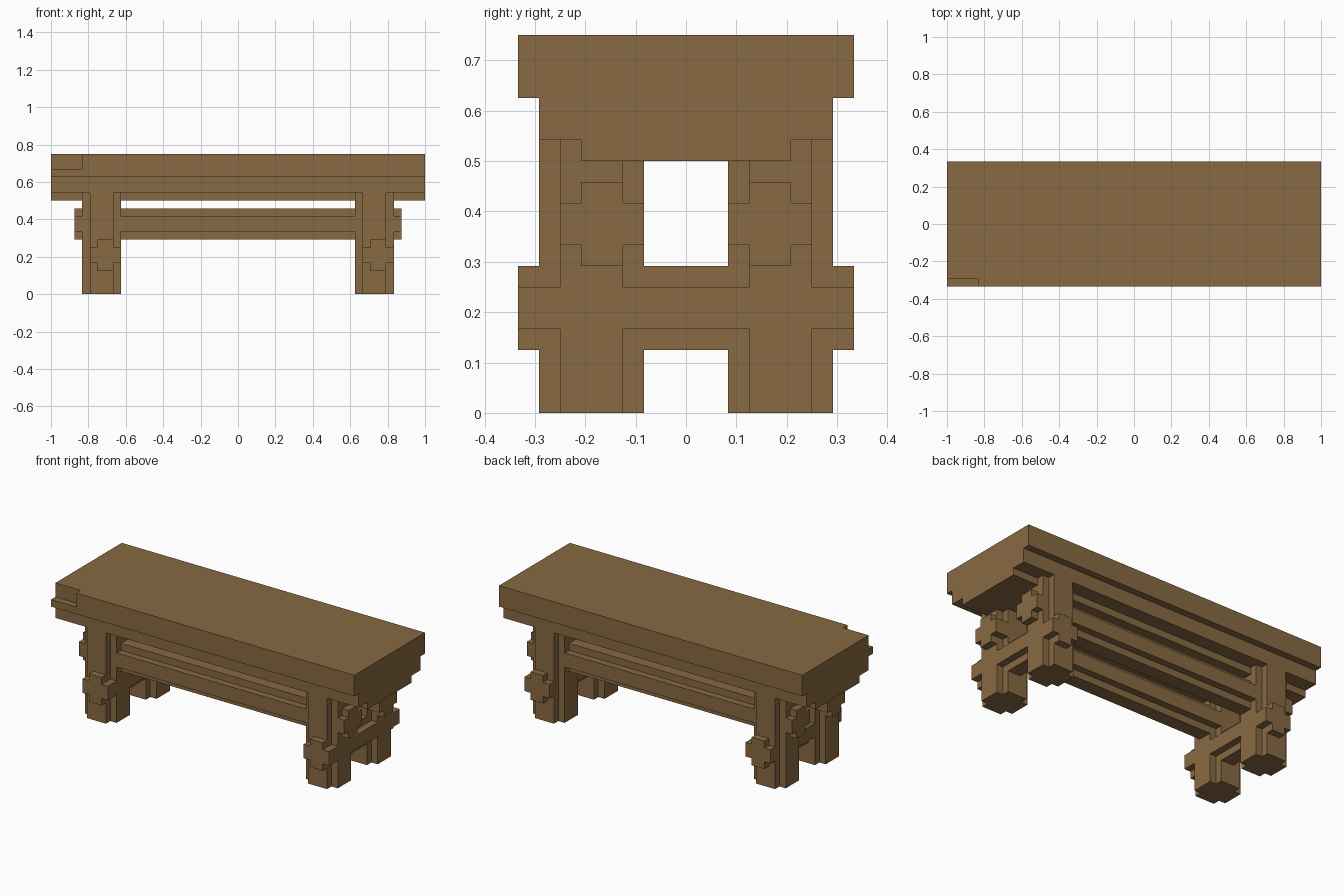
import bpy, bmesh
from mathutils import Vector

if "Cube" in bpy.data.objects:
    bpy.data.objects.remove(bpy.data.objects["Cube"])

U = 1 / 24  # everything sits on a grid of this size

wood = bpy.data.materials.new("brown wood")
wood.diffuse_color = (0.243, 0.142, 0.054, 1)
wood.use_nodes = True
wood.node_tree.nodes["Principled BSDF"].inputs["Base Color"].default_value = wood.diffuse_color


def prism(name, outline, axis, start, end):
    """Extrude a closed 2D outline (grid units) along axis x, y or z."""
    place = {"x": lambda a, b, t: (t, a, b),
             "y": lambda a, b, t: (a, t, b),
             "z": lambda a, b, t: (a, b, t)}[axis]
    bm = bmesh.new()
    face = bm.faces.new([bm.verts.new(Vector(place(a, b, start)) * U) for a, b in outline])
    ext = bmesh.ops.extrude_face_region(bm, geom=[face], use_keep_orig=True)
    verts = [g for g in ext["geom"] if isinstance(g, bmesh.types.BMVert)]
    shift = Vector(place(0, 0, end - start)) * U
    bmesh.ops.translate(bm, verts=verts, vec=shift)
    bmesh.ops.recalc_face_normals(bm, faces=bm.faces)
    mesh = bpy.data.meshes.new(name)
    bm.to_mesh(mesh)
    bm.free()
    mesh.materials.append(wood)
    obj = bpy.data.objects.new(name, mesh)
    bpy.context.collection.objects.link(obj)
    return obj


def plus(a0, a1, b0, b1):
    """Rectangle with a one-unit notch in every corner."""
    return [(a0 + 1, b0), (a1 - 1, b0), (a1 - 1, b0 + 1), (a1, b0 + 1),
            (a1, b1 - 1), (a1 - 1, b1 - 1), (a1 - 1, b1), (a0 + 1, b1),
            (a0 + 1, b1 - 1), (a0, b1 - 1), (a0, b0 + 1), (a0 + 1, b0 + 1)]


# Table top with one chipped corner
prism("table_top", [(-20, -8), (24, -8), (24, 8), (-24, 8), (-24, -7), (-20, -7)], "z", 16, 18)

# Stepped underside running the full length
half = [(5, 12), (5, 13), (7, 13), (7, 15), (8, 15), (8, 16)]
prism("stepped_apron", half + [(-y, z) for y, z in reversed(half)], "x", -24, 24)

# Four legs with notched corners
for sx, x in (("left", -20), ("right", 15)):
    for sy, y in (("front", -7), ("back", 2)):
        prism(f"{sy}_{sx}_leg", plus(x, x + 5, y, y + 5), "z", 0, 13)

# Low cross rails joining each pair of legs
for side, x in (("left", -19), ("right", 16)):
    prism(f"{side}_cross_rail", plus(x, x + 4, 3, 7), "y", -8, 8)

# Long rails joining the two ends
for side, y in (("front", -6), ("back", 2)):
    prism(f"{side}_long_rail", plus(y, y + 4, 7, 11), "x", -21, 21)
